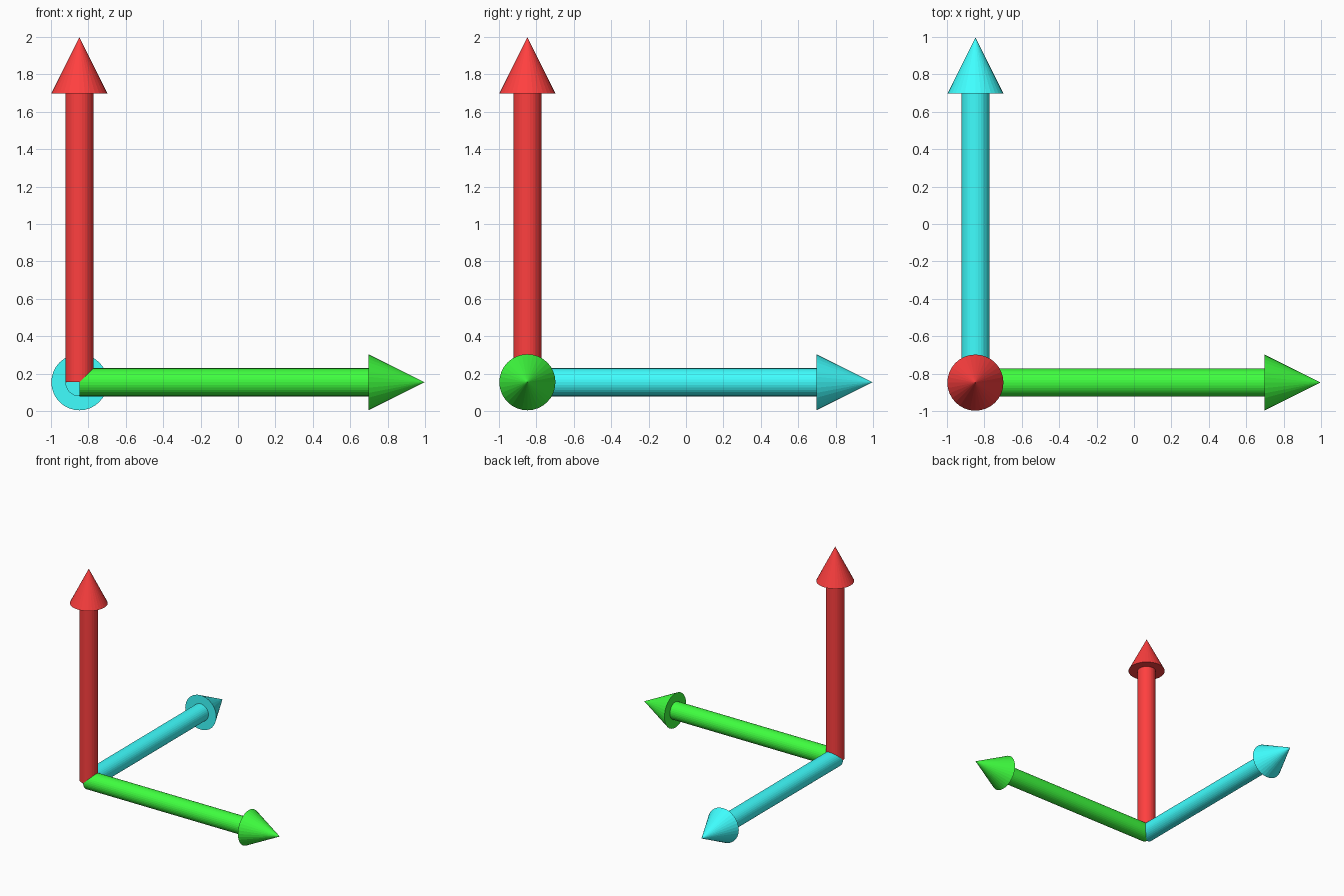
import bpy, bmesh
from math import pi
from mathutils import Matrix, Vector

if "Cube" in bpy.data.objects:
    bpy.data.objects.remove(bpy.data.objects["Cube"])

SIDES = 32
SHAFT_R, HEAD_R = 0.075, 0.15
LENGTH, HEAD_LEN = 1.845, 0.30
ORIGIN = Vector((-0.848, -0.848, 0.154))


def add_part(name, r1, r2, start, end, rot, mat):
    """Faceted cylinder or cone running from start to end along the arrow."""
    bm = bmesh.new()
    bmesh.ops.create_cone(
        bm, cap_ends=True, segments=SIDES, radius1=r1, radius2=r2,
        depth=end - start,
        matrix=Matrix.Translation(ORIGIN) @ rot
        @ Matrix.Translation((0, 0, (start + end) / 2)))
    bmesh.ops.remove_doubles(bm, verts=bm.verts, dist=1e-5)
    mesh = bpy.data.meshes.new(name)
    bm.to_mesh(mesh)
    bm.free()
    mesh.materials.append(mat)
    bpy.context.collection.objects.link(bpy.data.objects.new(name, mesh))


def add_arrow(name, rot, color):
    mat = bpy.data.materials.new(name + "_color")
    mat.diffuse_color = color
    mat.use_nodes = True
    mat.node_tree.nodes["Principled BSDF"].inputs["Base Color"].default_value = mat.diffuse_color
    neck = LENGTH - HEAD_LEN
    add_part(name + "_shaft", SHAFT_R, SHAFT_R, 0, neck, rot, mat)
    add_part(name + "_head", HEAD_R, 0, neck, LENGTH, rot, mat)


# One arrow along each axis, all starting at the same corner
add_arrow("right_arrow", Matrix.Rotation(pi / 2, 4, 'Y'), (0.05, 1, 0.05, 1))
add_arrow("back_arrow", Matrix.Rotation(-pi / 2, 4, 'X'), (0.05, 1, 1, 1))
add_arrow("up_arrow", Matrix.Identity(4), (1, 0.05, 0.05, 1))
